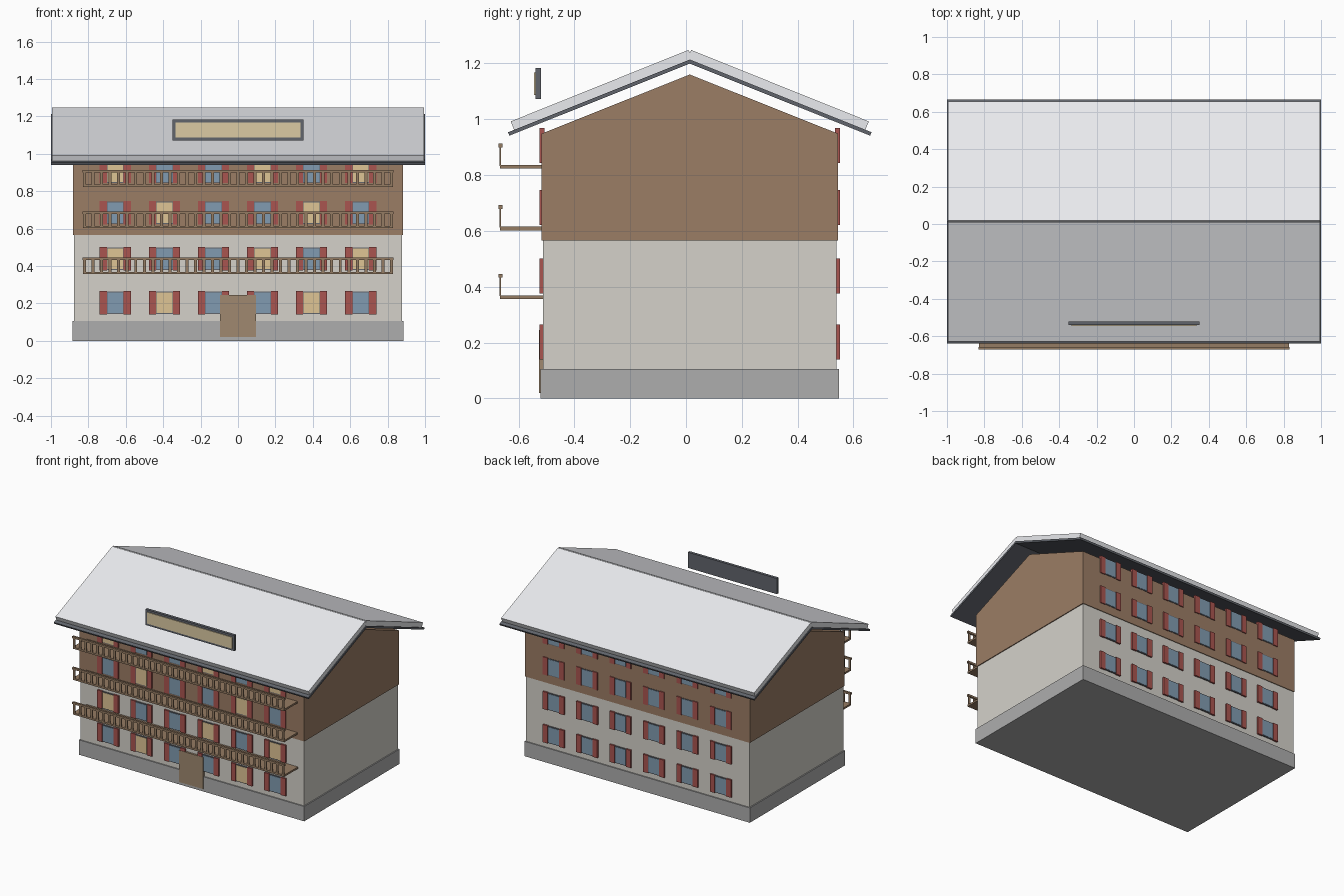
import bpy, bmesh
from mathutils import Matrix, Vector

if "Cube" in bpy.data.objects:
    bpy.data.objects.remove(bpy.data.objects["Cube"])

YC = 0.0135  # ridge line


def material(name, rgb):
    m = bpy.data.materials.new(name)
    m.diffuse_color = (*rgb, 1)
    m.use_nodes = True
    m.node_tree.nodes["Principled BSDF"].inputs["Base Color"].default_value = m.diffuse_color
    return m


PLASTER = material("plaster", (0.66, 0.64, 0.59))
WOOD = material("wood", (0.33, 0.205, 0.13))
RAIL = material("railing_wood", (0.30, 0.20, 0.125))
DOOR = material("door_wood", (0.35, 0.25, 0.16))
STONE = material("stone", (0.42, 0.42, 0.42))
SNOW = material("snow", (0.82, 0.83, 0.86))
DARK = material("dark_trim", (0.12, 0.13, 0.15))
RED = material("red_shutter", (0.40, 0.09, 0.08))
GLASS = material("glass", (0.22, 0.33, 0.44))
LIT = material("lit_glass", (0.74, 0.56, 0.30))
CREAM = material("cream", (0.72, 0.60, 0.37))


def finish(name, bm, mat):
    bmesh.ops.recalc_face_normals(bm, faces=bm.faces)
    me = bpy.data.meshes.new(name)
    bm.to_mesh(me)
    bm.free()
    me.materials.append(mat)
    ob = bpy.data.objects.new(name, me)
    bpy.context.collection.objects.link(ob)
    return ob


def boxes(name, items, mat):
    """One object from boxes given as (x0, x1, y0, y1, z0, z1)."""
    bm = bmesh.new()
    for x0, x1, y0, y1, z0, z1 in items:
        mid = Vector((x0 + x1, y0 + y1, z0 + z1)) / 2
        size = Matrix.Diagonal((x1 - x0, y1 - y0, z1 - z0, 1))
        bmesh.ops.create_cube(bm, size=1, matrix=Matrix.Translation(mid) @ size)
    return finish(name, bm, mat)


def prism(name, profile, half, mat):
    """Extrude a (y, z) profile along x from -half to half."""
    bm = bmesh.new()
    face = bm.faces.new([bm.verts.new((-half, y, z)) for y, z in profile])
    ext = bmesh.ops.extrude_face_region(bm, geom=[face])
    verts = [v for v in ext["geom"] if isinstance(v, bmesh.types.BMVert)]
    bmesh.ops.translate(bm, verts=verts, vec=(2 * half, 0, 0))
    return finish(name, bm, mat)


# Body: stone base, plaster floors, timber floors with gable
boxes("stone_base", [(-0.885, 0.885, -0.521, 0.548, 0, 0.105)], STONE)
boxes("plaster_walls", [(-0.877, 0.877, -0.513, 0.54, 0.105, 0.565)], PLASTER)
prism("timber_walls", [(-0.518, 0.565), (0.545, 0.565), (0.545, 0.948),
                       (YC, 1.16), (-0.518, 0.948)], 0.883, WOOD)

# Roof: dark deck with a snow layer, each half mirrored across the ridge
for side, s in (("front", -1), ("back", 1)):
    deck = [(0, 1.2136), (0.6515, 0.953), (0.646, 0.941), (0, 1.199)]
    snow = [(0, 1.238), (0.005, 1.248), (0.6415, 0.992), (0.629, 0.962), (0, 1.2136)]
    prism(side + "_roof_deck", [(YC + s * y, z) for y, z in deck], 1.0, DARK)
    prism(side + "_roof_snow", [(YC + s * y, z) for y, z in snow], 0.994, SNOW)

# Sign board standing in front of the roof slope
boxes("sign_frame", [(-0.35, 0.35, -0.54, -0.52, 1.072, 1.183)], DARK)
boxes("sign_panel", [(-0.335, 0.335, -0.545, -0.535, 1.087, 1.168)], CREAM)

# Windows: six columns on four floors, front and back
ROWS = (0.2025, 0.438, 0.684, 0.905)
COLS = [(i - 2.5) * 0.2625 for i in range(6)]
LIGHTS = ("010010", "100101", "010010", "100101")  # 1 = lit front window
shutters, frames, glass, lit = [], [], [], []
for r, z in enumerate(ROWS):
    for c, x in enumerate(COLS):
        for s in (-1, 1):
            def slab(dx, w, h, proud):
                y0, y1 = sorted((YC + s * 0.52, YC + s * (0.53 + proud)))
                return (x + dx - w, x + dx + w, y0, y1, z - h, z + h)
            shutters += [slab(d, 0.019, 0.0625, 0.0085) for d in (-0.064, 0.064)]
            frames.append(slab(0, 0.0475, 0.06, 0.004))
            pane = slab(0, 0.0425, 0.055, 0.006)
            (lit if s < 0 and LIGHTS[r][c] == "1" else glass).append(pane)
boxes("shutters", shutters, RED)
boxes("window_frames", frames, DARK)
boxes("window_panes", glass, GLASS)
boxes("lit_window_panes", lit, LIT)

# Entrance door
boxes("entrance_door", [(-0.095, 0.095, -0.527, -0.505, 0.02, 0.245)], DOOR)

# Balconies: slab, balusters and handrail
N = 37
for n, z in enumerate((0.356, 0.602, 0.823), 1):
    boxes(f"balcony_floor_{n}", [(-0.83, 0.83, -0.667, -0.513, z, z + 0.013)], RAIL)
    boxes(f"balcony_handrail_{n}", [(-0.832, 0.832, -0.672, -0.658, z + 0.076, z + 0.09)], RAIL)
    xs = [-0.82 + 1.64 * i / (N - 1) for i in range(N)]
    boxes(f"balcony_balusters_{n}",
          [(x - 0.008, x + 0.008, -0.668, -0.662, z + 0.01, z + 0.08) for x in xs], RAIL)
